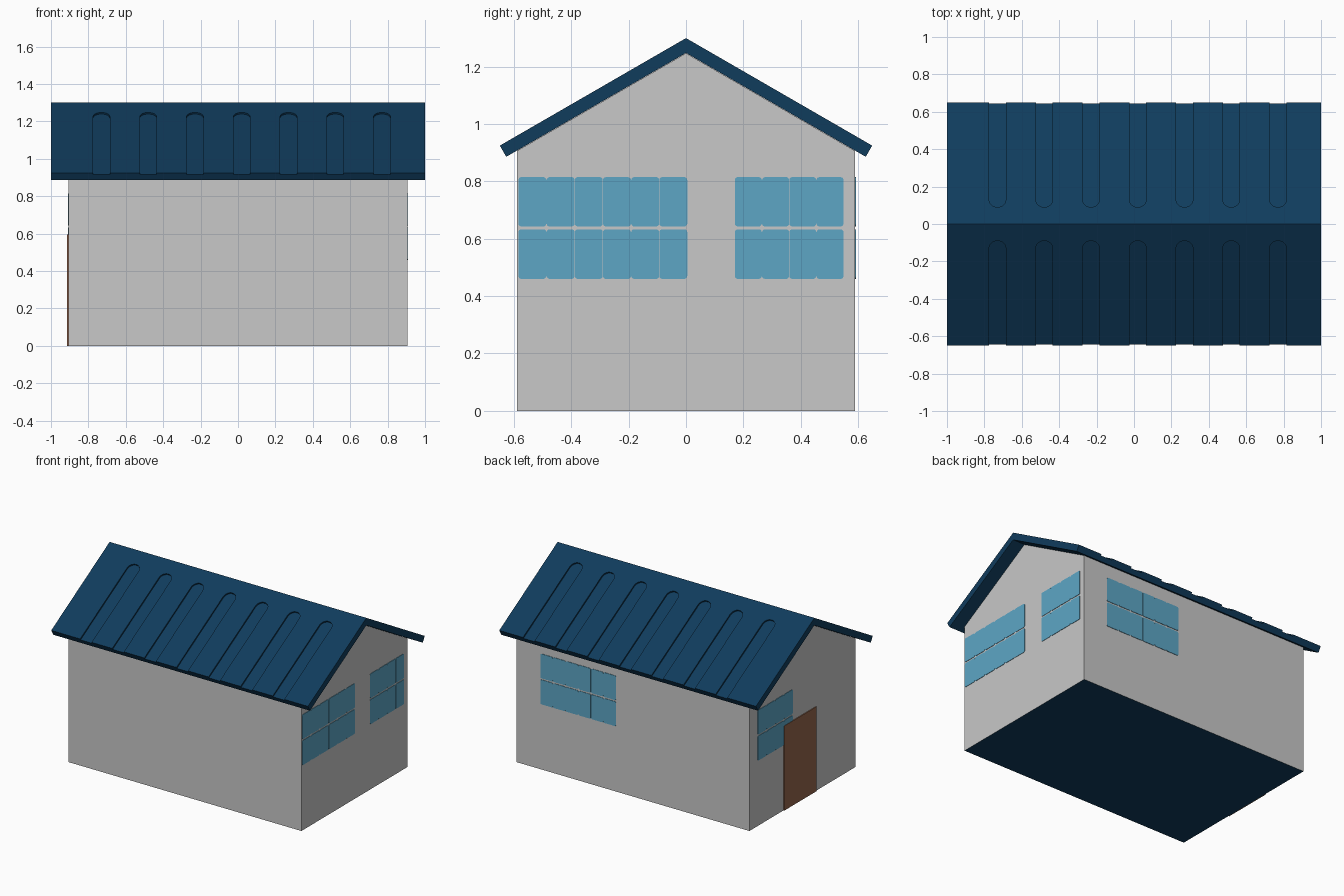
import bpy, bmesh, math
from mathutils import Matrix, Vector

if "Cube" in bpy.data.objects:
    bpy.data.objects.remove(bpy.data.objects["Cube"])


def material(name, rgb):
    m = bpy.data.materials.new(name)
    m.diffuse_color = (*rgb, 1)
    m.use_nodes = True
    m.node_tree.nodes["Principled BSDF"].inputs["Base Color"].default_value = m.diffuse_color
    return m


GREY = material("wall_grey", (0.58, 0.58, 0.58))
NAVY = material("roof_navy", (0.005, 0.045, 0.108))
BLUE = material("window_blue", (0.11, 0.38, 0.56))
BROWN = material("door_brown", (0.30, 0.13, 0.07))


def frame(origin, u, v):
    """Matrix taking local x, y, z to u, v and their normal at origin."""
    u, v = Vector(u), Vector(v)
    m = Matrix((u, v, u.cross(v))).transposed().to_4x4()
    m.translation = origin
    return m


def add_prism(bm, pts, z0, z1, mat=Matrix()):
    """Extrude a 2D outline from z0 to z1 in the given frame."""
    lo = [bm.verts.new(mat @ Vector((x, y, z0))) for x, y in pts]
    hi = [bm.verts.new(mat @ Vector((x, y, z1))) for x, y in pts]
    bm.faces.new(lo[::-1])
    bm.faces.new(hi)
    n = len(pts)
    for i in range(n):
        j = (i + 1) % n
        bm.faces.new((lo[i], lo[j], hi[j], hi[i]))


def finish(name, bm, *mats):
    bmesh.ops.recalc_face_normals(bm, faces=bm.faces[:])
    me = bpy.data.meshes.new(name)
    bm.to_mesh(me)
    bm.free()
    for m in mats:
        me.materials.append(m)
    ob = bpy.data.objects.new(name, me)
    bpy.context.collection.objects.link(ob)
    return ob


def rounded_rect(x, y, w, h, r, steps=4):
    pts = []
    corners = [(x + w - r, y + h - r), (x + r, y + h - r), (x + r, y + r), (x + w - r, y + r)]
    for k, (cx, cy) in enumerate(corners):
        for i in range(steps + 1):
            a = math.pi / 2 * (k + i / steps)
            pts.append((cx + r * math.cos(a), cy + r * math.sin(a)))
    return pts


HX, HY = 0.907, 0.59                  # wall half sizes
C, S = math.cos(math.radians(30)), math.sin(math.radians(30))
TOP, THICK, EAVE = 1.30, 0.045, 0.75  # ridge height, roof thickness, slope length
ALONG_X = frame((0, 0, 0), (0, 1, 0), (0, 0, 1))

# Walls with gables; the underside is navy
under = TOP - THICK / C - 0.001
eave_z = under - HY * S / C
bm = bmesh.new()
add_prism(bm, [(-HY, 0), (HY, 0), (HY, eave_z), (0, under), (-HY, eave_z)], -HX, HX, ALONG_X)
walls = finish("walls", bm, GREY, NAVY)
for p in walls.data.polygons:
    p.material_index = 1 if p.normal.z < -0.9 else 0

# Gabled roof slab
ye, ze = EAVE * C, TOP - EAVE * S
yi, zi = ye - THICK * S, ze - THICK * C
bm = bmesh.new()
add_prism(bm, [(0, TOP), (-ye, ze), (-yi, zi), (0, TOP - THICK / C), (yi, zi), (ye, ze)],
          -1, 1, ALONG_X)
roof = finish("roof", bm, NAVY)

# Round-ended grooves running down to the eaves on both slopes
R, START, DEPTH = 0.045, 0.104, 0.01
bm = bmesh.new()
for side in (1, -1):
    slope = frame((0, 0, TOP), (side, 0, 0), (0, side * C, -S))
    slope = slope @ Matrix.Scale(-1, 4, (0, 0, 1))  # local z points out of the roof
    for k in range(7):
        cx = side * (-0.73 + 0.25 * k)
        arc = [(cx + R * math.cos(a), START + R + R * math.sin(a))
               for a in (math.pi * (1 + i / 12) for i in range(13))]
        out = (slope.to_3x3() @ Vector((0, 0, 1))).z
        z = 1 if out > 0 else -1
        add_prism(bm, arc + [(cx + R, EAVE + 0.05), (cx - R, EAVE + 0.05)],
                  -DEPTH * z, 0.05 * z, slope)
cutter = finish("groove_cutter", bm, NAVY)
cutter.hide_render = True
mod = roof.modifiers.new("grooves", 'BOOLEAN')
mod.operation, mod.solver, mod.object = 'DIFFERENCE', 'EXACT', cutter
bpy.context.view_layer.objects.active = roof
bpy.ops.object.modifier_apply(modifier=mod.name)
bpy.data.objects.remove(cutter, do_unlink=True)

# Wall frames: local x along the wall, y up, z outwards
RIGHT = frame((HX, 0, 0), (0, 1, 0), (0, 0, 1))
LEFT = frame((-HX, 0, 0), (0, -1, 0), (0, 0, 1))
BACK = frame((0, HY, 0), (-1, 0, 0), (0, 0, 1))


def window(name, wall, x0, x1, cols):
    """Two rows of round-cornered panes that almost touch."""
    z0, z1, gap = 0.46, 0.815, 0.001
    w = (x1 - x0) / cols
    rows = [(z0, 0.633), (0.643, z1)]
    bm = bmesh.new()
    for i in range(cols):
        for a, b in rows:
            add_prism(bm, rounded_rect(x0 + i * w + gap / 2, a, w - gap, b - a, 0.01),
                      -0.002, 0.003, wall)
    finish(name, bm, BLUE)


window("right_wide_window", RIGHT, -0.585, 0.005, 6)
window("right_small_window", RIGHT, 0.17, 0.55, 4)
window("back_window", BACK, -0.72, -0.13, 6)
window("left_window", LEFT, -0.50, -0.11, 4)

# Door, overlapping the lower corner of the left window
bm = bmesh.new()
add_prism(bm, [(-0.21, 0), (0.15, 0), (0.15, 0.595), (-0.21, 0.595)], -0.002, 0.006, LEFT)
finish("door", bm, BROWN)
